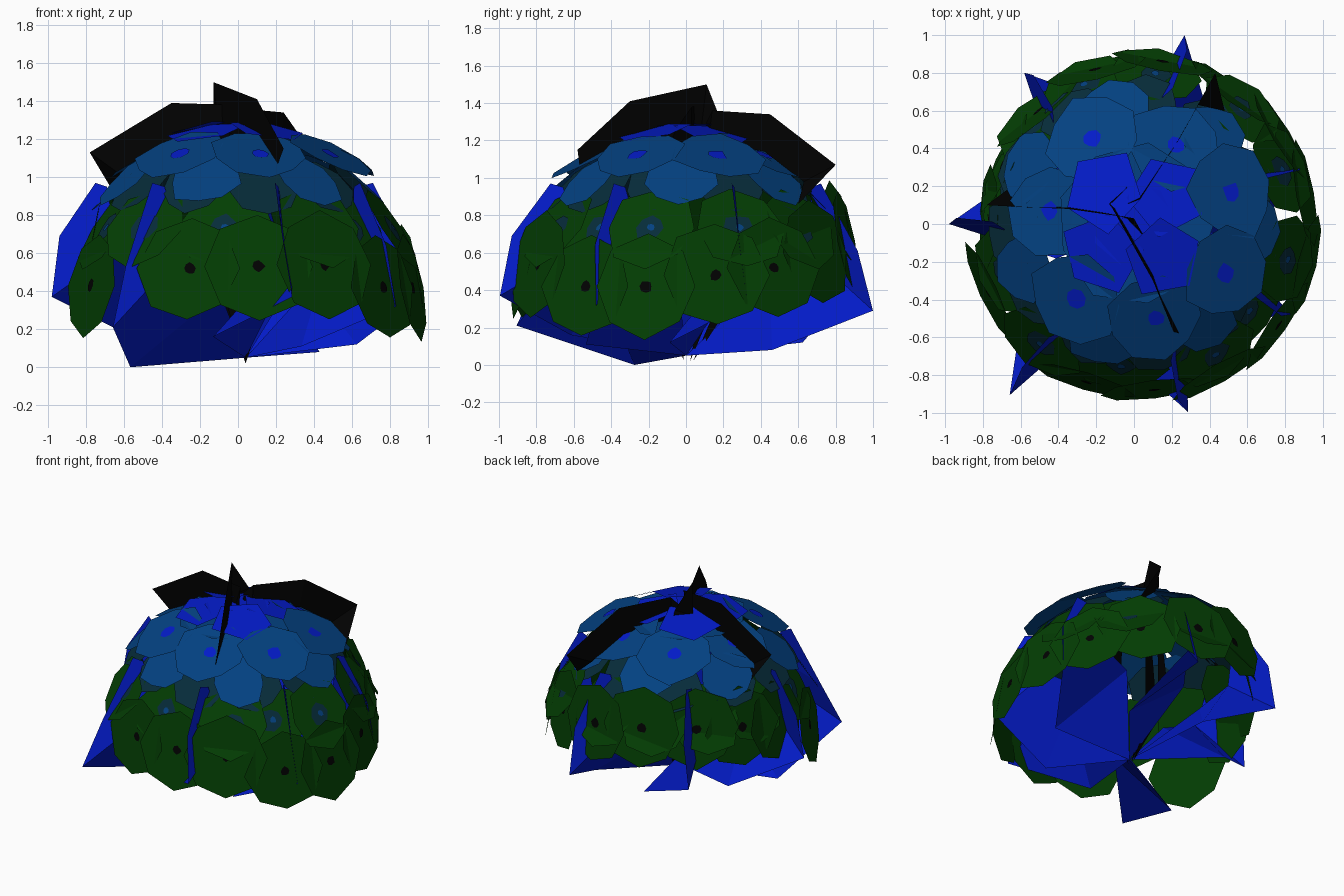
import bpy
import bmesh
import random
from math import radians, sin, cos, tau
from mathutils import Vector

random.seed(4)
cube = bpy.data.objects.get("Cube")
if cube:
    bpy.data.objects.remove(cube, do_unlink=True)


def material(name, rgb):
    m = bpy.data.materials.new(name)
    m.use_nodes = True
    m.diffuse_color = (*rgb, 1)
    m.node_tree.nodes["Principled BSDF"].inputs["Base Color"].default_value = (*rgb, 1)
    return m


GREEN = material("leaf green", (0.001, 0.048, 0.001))
SLATE = material("dark slate", (0.002, 0.025, 0.042))
MID = material("mid blue", (0.001, 0.053, 0.22))
BRIGHT = material("bright blue", (0.001, 0.011, 0.58))
BLACK = material("soft black", (0.0005, 0.0005, 0.0005))


def polar(r, deg, z):
    a = radians(deg)
    return Vector((r * cos(a), r * sin(a), z))


def finish(bm, name, mats):
    mesh = bpy.data.meshes.new(name)
    bm.to_mesh(mesh)
    bm.free()
    for m in mats:
        mesh.materials.append(m)
    ob = bpy.data.objects.new(name, mesh)
    bpy.context.collection.objects.link(ob)
    return ob


def polygon(bm, centre, right, up, size, sides, wobble, index, turn=0.0):
    verts = []
    for i in range(sides):
        a = tau * i / sides + turn
        s = size * random.uniform(1 - wobble, 1 + wobble)
        verts.append(bm.verts.new(centre + right * cos(a) * s + up * sin(a) * s))
    bm.faces.new(verts).material_index = index


def leaf_ring(name, spots, tilt, size, sides, wobble, mats, marks=()):
    """Flat leaves at (radius, angle, height), leaning back by tilt degrees.
    Each mark is a small plate of the next material on the outer face."""
    bm = bmesh.new()
    t = radians(tilt)
    for r, deg, z in spots:
        out = polar(1, deg, 0)
        right = Vector((-out.y, out.x, 0))
        normal = out * cos(t) + Vector((0, 0, sin(t)))
        up = normal.cross(right)
        c = polar(r, deg, z)
        polygon(bm, c, right, up, size, sides, wobble, 0, -tau / 4)
        for k, mark in enumerate(marks):
            polygon(bm, c + normal * 0.005 * (k + 1), right, up, mark, 8, 0.2, k + 1)
    return finish(bm, name, mats)


def ribbon(name, pairs, mat):
    """Strip of quads between two edges; a pair of equal points is a tip."""
    bm = bmesh.new()
    rows = [(bm.verts.new(a), bm.verts.new(b)) for a, b in pairs]
    for (a, b), (c, d) in zip(rows, rows[1:]):
        bm.faces.new((a, b, d, c))
    bmesh.ops.remove_doubles(bm, verts=bm.verts, dist=0.0005)
    return finish(bm, name, [mat])


# Outer skirt of green leaves: radius, angle, height
skirt = [(.87, -107, .52), (.88, -83, .53), (.91, -60, .54), (.93, -35, .42), (.94, -13, .42),
         (.92, 10, .48), (.91, 31, .52), (.87, 53, .6), (.87, 80, .66), (.84, 104, .7),
         (.78, 130, .69), (.76, 155, .65), (.77, 178, .61), (.85, -155, .43)]
leaf_ring("skirt_leaves", skirt, 10, 0.28, 8, 0.05, [GREEN, BLACK], [0.032])

# Upper green leaves with slate and blue marks
upper = [(.83, -13), (.83, 20), (.83, 47), (.8, 82), (.78, 110), (.74, 135), (.68, 165),
         (.73, -160), (.8, -128), (.75, -95), (.81, -58), (.76, -37)]
leaf_ring("upper_green_leaves", [(r, a, 0.73) for r, a in upper],
          33, 0.245, 8, 0.08, [GREEN, SLATE, MID], [0.08, 0.022])

# Slate leaves under the crown
leaf_ring("slate_leaves", [(0.645, 20 + 360 * i / 11, 0.95) for i in range(11)],
          45, 0.19, 9, 0.12, [SLATE])

# Lower blue leaves between the crown leaves
leaf_ring("lower_blue_leaves", [(0.63, -3 + 360 * i / 7, 0.99) for i in range(7)],
          48, 0.19, 9, 0.12, [MID])

# Crown of blue leaves, each with a bright mark
crown = [(.45, 171), (.5, 116), (.47, 62), (.54, 18), (.55, -28), (.51, -77), (.5, -128)]
leaf_ring("crown_leaves", [(r, a, 1.12) for r, a in crown],
          62, 0.25, 9, 0.1, [MID, BRIGHT], [0.05])
leaf_ring("crown_cap", [(0, 0, 1.185)], 90, 0.42, 9, 0.05, [MID])

# Bright leaves closing the top
leaf_ring("top_leaves", [(0.235, 42 + 90 * i, 1.235 + 0.012 * (i % 2)) for i in range(4)],
          76, 0.22, 5, 0.1, [BRIGHT])
leaf_ring("top_cap", [(0, 0, 1.245)], 90, 0.22, 7, 0.08, [BRIGHT])

# Broad blades fanning from the root and curling up outside
root = Vector((0.04, 0, 0.05))
blades = [(180, .98, .1), (126, .99, .06), (75, 1.035, .02), (20, .96, .06),
          (-30, .96, .05), (-74, 1.035, .1), (-126, 1.12, -.06)]
for n, (deg, reach, lift) in enumerate(blades):
    ribbon(f"blade_{n + 1}", [
        (root, root),
        (polar(0.63, deg - 28, 0.06 + lift), polar(0.45, deg + 24, 0.45 + lift)),
        (polar(reach, deg, 0.27 + lift), polar(0.64, deg + 10, 0.62)),
        (polar(min(reach - 0.04, 0.96), deg - 2, 0.59 + lift), polar(0.66, deg + 6, 0.75)),
        (polar(0.75, deg - 1, 0.97), polar(0.69, deg + 2, 0.95)),
    ], BRIGHT)

# Black strands rising from the root and arching over the crown
strands = {
    "left": [((.05, -.06, 1.25), (.08, -.08, 1.18)), ((0, .03, 1.38), (-.05, .03, 1.2)),
             ((-.35, .08, 1.39), (-.33, .09, 1.15)), ((-.78, .1, 1.13), (-.6, .09, 1.0)),
             ((-.66, .19, .93), (-.66, .19, .93))],
    "back": [((-.03, .11, 1.3), (-.02, .1, 1.2)), ((.03, .14, 1.36), (.03, .12, 1.2)),
             ((.24, .45, 1.34), (.22, .42, 1.14)), ((.43, .8, 1.07), (.34, .63, .98)),
             ((.48, .6, .86), (.48, .6, .86))],
    "front": [((-.04, .19, 1.3), (-.13, .1, 1.25)), ((-.13, .11, 1.5), (-.1, .08, 1.25)),
              ((.1, -.3, 1.41), (.1, -.26, 1.18)), ((.24, -.58, 1.15), (.21, -.57, 1.07))],
}
for side, path in strands.items():
    pairs = [(Vector(a), Vector(b)) for a, b in path]
    ribbon(f"{side}_strand", pairs, BLACK)
    a, b = pairs[0]
    foot = Vector((root.x, a.y * 0.2, 0.02))
    spread = Vector((0.09, 0.05, 0))
    middle = foot.lerp(a, 0.35) + Vector((a.x, a.y, 0))
    ribbon(f"{side}_stem", [(foot, foot), (middle - spread, middle + spread), (a, b)], BLACK)
